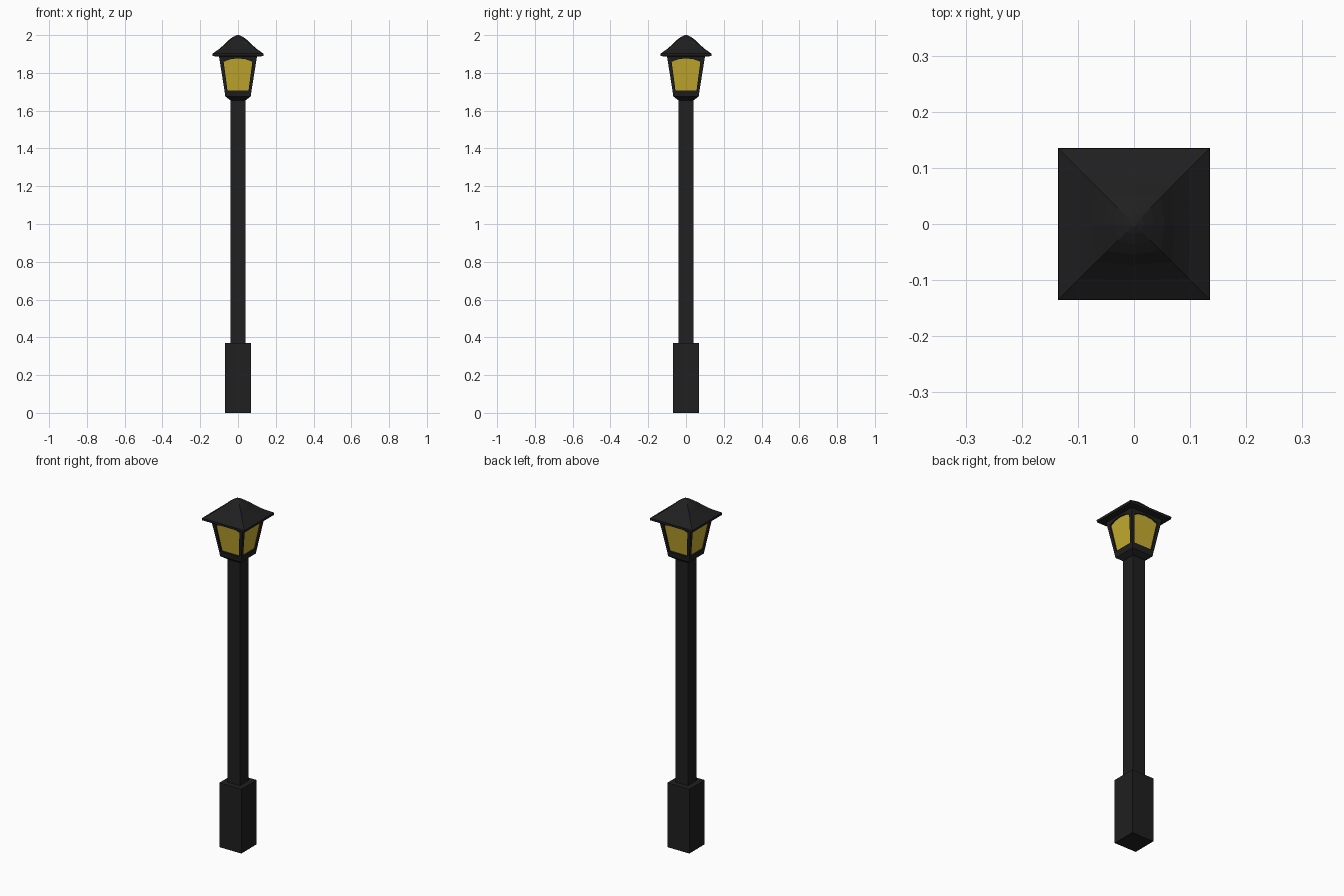
import bpy, bmesh, math
from mathutils import Matrix

if "Cube" in bpy.data.objects:
    bpy.data.objects.remove(bpy.data.objects["Cube"])


def material(name, rgb):
    m = bpy.data.materials.new(name)
    m.diffuse_color = (*rgb, 1)
    m.use_nodes = True
    m.node_tree.nodes["Principled BSDF"].inputs["Base Color"].default_value = m.diffuse_color
    return m


DARK = material("dark_iron", (0.014, 0.014, 0.014))
GLOW = material("yellow_glass", (0.58, 0.42, 0.03))


def finish(name, bm, mat):
    bmesh.ops.recalc_face_normals(bm, faces=bm.faces)
    me = bpy.data.meshes.new(name)
    bm.to_mesh(me)
    bm.free()
    me.materials.append(mat)
    ob = bpy.data.objects.new(name, me)
    bpy.context.collection.objects.link(ob)
    return ob


def loft(name, rings, mat):
    """Stack of square rings (half width, z, corner pull-in), capped at both ends."""
    bm = bmesh.new()
    loops = []
    for h, z, c in rings:
        k = h * c
        pts = [(k, k), (0, h), (-k, k), (-h, 0), (-k, -k), (0, -h), (k, -k), (h, 0)]
        if c == 1:
            pts = [(h, h), (0, h), (-h, h), (-h, 0), (-h, -h), (0, -h), (h, -h), (h, 0)]
        loops.append([bm.verts.new((x, y, z)) for x, y in pts])
    for a, b in zip(loops, loops[1:]):
        for i in range(8):
            j = (i + 1) % 8
            bm.faces.new((a[i], a[j], b[j], b[i]))
    bm.faces.new(loops[0])
    bm.faces.new(loops[-1])
    return finish(name, bm, mat)


# Post
loft("post_base", [(0.07, 0, 1), (0.07, 0.37, 1)], DARK)
loft("pole", [(0.039, 0.37, 1), (0.039, 1.665, 1)], DARK)

# Lantern collar
loft("lantern_collar", [(0.04, 1.655, 1), (0.067, 1.675, 1), (0.069, 1.69, 1)], DARK)

# Lantern walls: sloping frame around an arched window, repeated on four sides
Z0, Z1, H0, H1 = 1.69, 1.89, 0.069, 0.101
DEPTH = 0.008


def wall_y(z):
    return -(H0 + (H1 - H0) * (z - Z0) / (Z1 - Z0))


outer = [(-H0, Z0), (0, Z0), (H0, Z0), (H1, Z1), (0.05, Z1), (0, Z1), (-0.05, Z1), (-H1, Z1)]
window = [(-0.056, 1.708), (0, 1.708), (0.056, 1.708), (0.076, 1.859),
          (0.042, 1.872), (0, 1.877), (-0.042, 1.872), (-0.076, 1.859)]
frame, glass = bmesh.new(), bmesh.new()
for side in range(4):
    turn = Matrix.Rotation(side * math.pi / 2, 4, 'Z')

    def ring(bm, pts, inset=0):
        vs = [bm.verts.new((x, wall_y(z) + inset, z)) for x, z in pts]
        bmesh.ops.transform(bm, matrix=turn, verts=vs)
        return vs

    a, b, c = ring(frame, outer), ring(frame, window), ring(frame, window, DEPTH)
    for p, q in ((a, b), (b, c)):
        for i in range(8):
            j = (i + 1) % 8
            frame.faces.new((p[i], p[j], q[j], q[i]))
    # Two glass halves meeting at the centre line
    g = ring(glass, window, DEPTH)
    glass.faces.new((g[1], g[2], g[3], g[4], g[5]))
    glass.faces.new((g[0], g[1], g[5], g[6], g[7]))
bmesh.ops.remove_doubles(frame, verts=frame.verts, dist=0.0001)
finish("lantern_frame", frame, DARK)
finish("lantern_glass", glass, GLOW)

# Roof: flared eave rising to a rounded crown
roof = [(0.095, 1.885, 1), (0.134, 1.889, 1), (0.135, 1.902, 1), (0.10, 1.926, 0.97),
        (0.073, 1.95, 0.93), (0.054, 1.97, 0.88), (0.036, 1.984, 0.82),
        (0.018, 1.995, 0.76), (0.005, 2.0, 0.72)]
loft("lantern_roof", roof, DARK)
